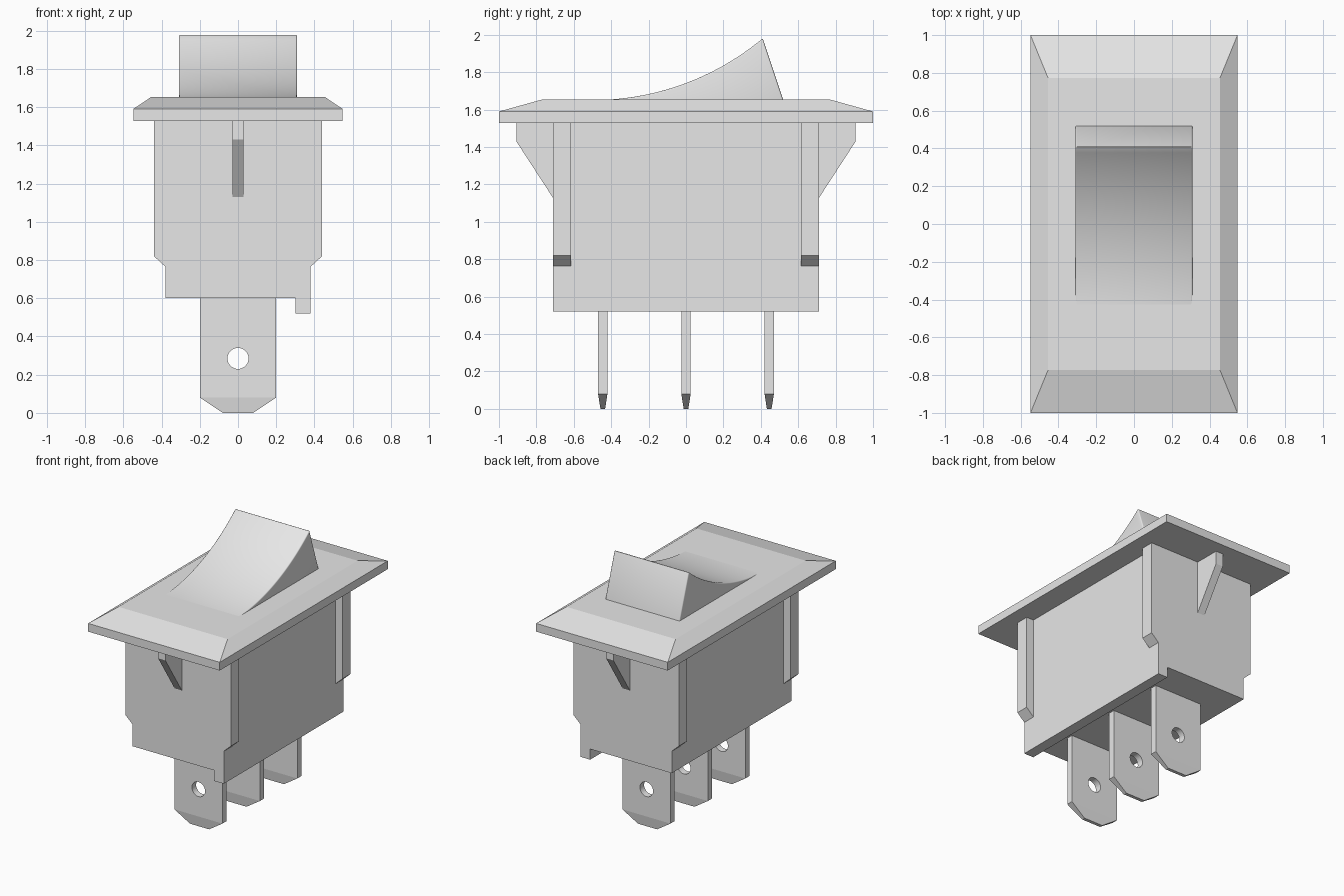
import bpy, bmesh, math
from mathutils import Vector

if "Cube" in bpy.data.objects:
    bpy.data.objects.remove(bpy.data.objects["Cube"], do_unlink=True)

grey = bpy.data.materials.new("light grey plastic")
grey.use_nodes = True
colour = (0.8, 0.8, 0.8, 1)
grey.diffuse_color = colour
grey.node_tree.nodes["Principled BSDF"].inputs["Base Color"].default_value = colour


def make(name, bm):
    bmesh.ops.recalc_face_normals(bm, faces=bm.faces)
    mesh = bpy.data.meshes.new(name)
    bm.to_mesh(mesh)
    bm.free()
    ob = bpy.data.objects.new(name, mesh)
    bpy.context.collection.objects.link(ob)
    mesh.materials.append(grey)
    return ob


def prism(points, axis, lo, hi):
    """Extrude a profile (x,z) along y, or (y,z) along x."""
    bm = bmesh.new()
    place = (lambda a, b: (lo, a, b)) if axis == "x" else (lambda a, b: (a, lo, b))
    face = bm.faces.new([bm.verts.new(place(a, b)) for a, b in points])
    moved = bmesh.ops.extrude_face_region(bm, geom=[face])["geom"]
    step = Vector((hi - lo, 0, 0)) if axis == "x" else Vector((0, hi - lo, 0))
    bmesh.ops.translate(bm, vec=step, verts=[v for v in moved if isinstance(v, bmesh.types.BMVert)])
    return bm


def activate(ob):
    bpy.ops.object.select_all(action="DESELECT")
    ob.select_set(True)
    bpy.context.view_layer.objects.active = ob


# Housing with a lip hanging along its left edge
make("housing", prism([(-.38, 1.53), (-.38, .6), (.3, .6), (.3, .52), (.38, .52), (.38, 1.53)],
                      "y", -.712, .712))

# Corner ribs and snap-in fins
for end, y in (("front", -1), ("back", 1)):
    for side, x in (("right", -1), ("left", 1)):
        profile = [(x * .375, 1.53), (x * .44, 1.53), (x * .44, .82), (x * .38, .765), (x * .375, .765)]
        make(f"{end}_{side}_rib", prism(profile, "y", y * .615, y * .712))
    profile = [(y * .7, 1.53), (y * .907, 1.53), (y * .907, 1.43), (y * .712, 1.13), (y * .7, 1.13)]
    make(f"{end}_fin", prism(profile, "x", -.03, .03))

# Bezel: flat rim with sloping border up to the top panel
bm = bmesh.new()
rings = []
for hx, hy, z in ((.548, 1, 1.528), (.548, 1, 1.59), (.455, .773, 1.653)):
    rings.append([bm.verts.new((sx * hx, sy * hy, z)) for sx, sy in ((-1, -1), (1, -1), (1, 1), (-1, 1))])
bm.faces.new(rings[0])
bm.faces.new(rings[-1])
for a, b in zip(rings, rings[1:]):
    for i in range(4):
        j = (i + 1) % 4
        bm.faces.new((a[i], a[j], b[j], b[i]))
make("bezel", bm)

# Rocker: concave arc rising to the back, softened edges
start, peak, radius, steps = -.5, .41, 1.42, 28
profile = [(.54, 1.59), (start, 1.59)]
for i in range(steps + 1):
    d = (peak - start) * i / steps
    profile.append((start + d, 1.651 + radius - math.sqrt(radius ** 2 - d ** 2)))
rocker = make("rocker", prism(profile, "x", -.31, .31))
bevel = rocker.modifiers.new("soft edges", "BEVEL")
bevel.width = .008
bevel.segments = 3
bevel.limit_method = "ANGLE"
bevel.angle_limit = math.radians(40)
activate(rocker)
bpy.ops.object.modifier_apply(modifier=bevel.name)
bpy.ops.object.shade_smooth_by_angle(angle=math.radians(35))

# Spade terminals with tapered tips and round holes
for label, y in (("front", -.445), ("middle", 0), ("back", .445)):
    bm = prism([(-.2, .62), (-.2, .08), (-.08, 0), (.08, 0), (.2, .08), (.2, .62)],
               "y", y - .025, y + .025)
    bmesh.ops.bisect_plane(bm, geom=bm.verts[:] + bm.edges[:] + bm.faces[:],
                           plane_co=(0, 0, .08), plane_no=(0, 0, 1))
    for v in bm.verts:
        if v.co.z < .01:
            v.co.y = y + (v.co.y - y) * .5
    blade = make(f"{label}_terminal", bm)
    bpy.ops.mesh.primitive_cylinder_add(vertices=32, radius=.055, depth=.2,
                                        location=(0, y, .285), rotation=(math.pi / 2, 0, 0))
    cutter = bpy.context.object
    cutter.hide_render = True
    hole = blade.modifiers.new("hole", "BOOLEAN")
    hole.operation = "DIFFERENCE"
    hole.solver = "EXACT"
    hole.object = cutter
    activate(blade)
    bpy.ops.object.modifier_apply(modifier=hole.name)
    bpy.data.objects.remove(cutter, do_unlink=True)
    bpy.ops.object.shade_smooth_by_angle(angle=math.radians(15))
